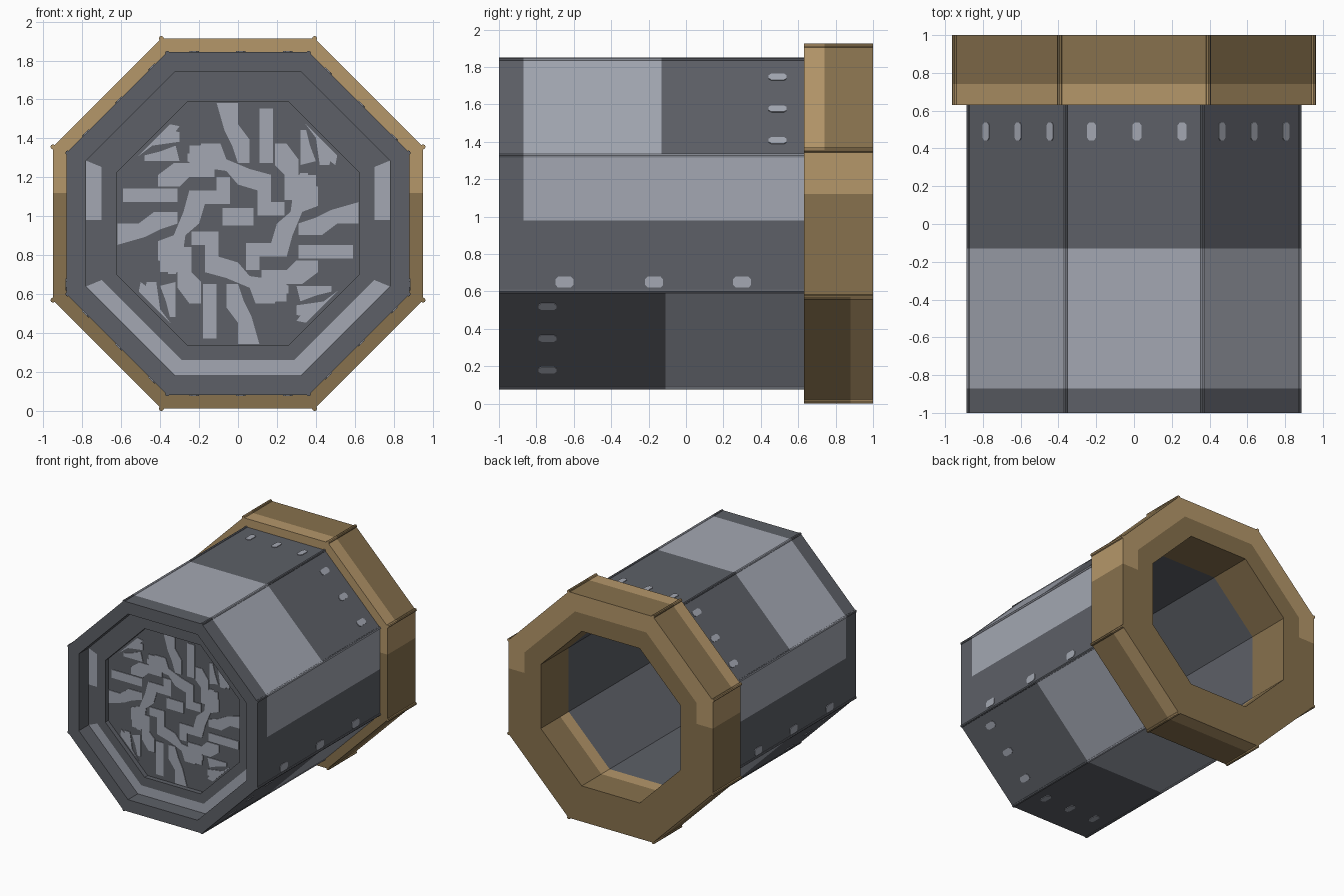
import bpy, bmesh, math
from mathutils import Vector, Matrix

if "Cube" in bpy.data.objects:
    bpy.data.objects.remove(bpy.data.objects["Cube"])

CZ = 0.963                      # height of the tube axis
TAN = math.tan(math.pi / 8)


def material(name, rgb):
    m = bpy.data.materials.new(name)
    lin = [((c / 255 + 0.055) / 1.055) ** 2.4 for c in rgb]
    m.diffuse_color = (*lin, 1)
    m.use_nodes = True
    m.node_tree.nodes["Principled BSDF"].inputs["Base Color"].default_value = m.diffuse_color
    return m


DARK = material("dark grey", (93, 96, 103))
LIGHT = material("light grey", (163, 167, 178))
GOLD = material("dark gold", (135, 113, 77))
PALE = material("light gold", (181, 151, 106))


def side_axes(k):
    """Outward normal and clockwise tangent of octagon side k (0 is the top)."""
    t = k * math.pi / 4
    return (Vector((math.sin(t), 0, math.cos(t))),
            Vector((math.cos(t), 0, -math.sin(t))))


def corner(k, a, y):
    n, t = side_axes(k)
    return n * a + t * (a * TAN) + Vector((0, y, CZ))


def finish(bm, name, mats, rule=None, cuts=()):
    for axis, value in cuts:
        no = Vector((0, 0, 0))
        no[axis] = 1
        bmesh.ops.bisect_plane(bm, geom=bm.verts[:] + bm.edges[:] + bm.faces[:],
                               plane_co=no * value, plane_no=no, dist=1e-5)
    bmesh.ops.recalc_face_normals(bm, faces=bm.faces[:])
    if rule:
        for f in bm.faces:
            c = f.calc_center_median()
            rel = Vector((c.x, 0, c.z - CZ))
            n = max((side_axes(k)[0] for k in range(8)), key=lambda d: d.dot(rel))
            f.material_index = int(rule(c, f.normal, n.dot(rel), n.z))
    me = bpy.data.meshes.new(name)
    bm.to_mesh(me)
    bm.free()
    for m in mats:
        me.materials.append(m)
    ob = bpy.data.objects.new(name, me)
    bpy.context.collection.objects.link(ob)
    return ob


def octagon_loft(profile, closed):
    """Loft octagons given as (apothem, y)."""
    bm = bmesh.new()
    rings = [[bm.verts.new(corner(k, a, y)) for k in range(8)] for a, y in profile]
    pairs = list(zip(rings, rings[1:]))
    if closed:
        pairs.append((rings[-1], rings[0]))
    else:
        bm.faces.new(rings[0])
        bm.faces.new(rings[-1])
    for r, s in pairs:
        for k in range(8):
            j = (k + 1) % 8
            bm.faces.new((r[k], r[j], s[j], s[k]))
    return bm


def corner_beads(a, y0, y1, radius):
    """Thin rods along the eight long edges."""
    bm = bmesh.new()
    for k in range(8):
        mat = Matrix.Translation(corner(k, a, (y0 + y1) / 2)) @ Matrix.Rotation(math.pi / 2, 4, 'X')
        bmesh.ops.create_cone(bm, cap_ends=True, segments=8, radius1=radius,
                              radius2=radius, depth=y1 - y0, matrix=mat)
    return bm


def plate(bm, pts, origin, u, v, n):
    lo, hi = ([bm.verts.new(origin + u * p + v * q + n * h) for p, q in pts]
              for h in (-0.002, 0.005))
    bm.faces.new(lo[::-1])
    bm.faces.new(hi)
    for i in range(len(pts)):
        j = (i + 1) % len(pts)
        bm.faces.new((lo[i], lo[j], hi[j], hi[i]))


def body_rule(c, n, a, up):
    if abs(n.y) > 0.5:          # front recess markings
        return (abs(c.y + 0.87) < 0.01 and 0.70 < a < 0.78
                and (up < -0.5 or (abs(up) < 0.3 and c.z > 0.98)))
    if a < 0.85:
        return False
    if up > 0.5:
        return -0.87 < c.y < -0.13
    if up < -0.5:
        return c.y > -0.11
    return c.z > 0.98 and c.y > -0.87


def ring_rule(c, n, a, up):
    if n.y < -0.5:
        return c.z > 1.12
    if n.y > 0.5:
        return c.z > 1.12 and a > 0.8
    if a < 0.7:                 # inside of the hole
        return up < -0.5 and c.y < 0.74
    if up > 0.5:
        return c.y < 0.74
    if up < -0.5:
        return c.y > 0.88
    return c.z > 1.12


# Hollow body with stepped front recess
body_cuts = [(1, -0.87), (1, -0.13), (1, -0.11), (2, 0.98)]
body = [(0.625, -0.83), (0.625, -0.87), (0.70, -0.87), (0.78, -0.87), (0.78, -1),
        (0.88, -1), (0.88, 0.63), (0.65, 0.63), (0.65, -0.80)]
finish(octagon_loft(body, False), "body", [DARK, LIGHT], body_rule, body_cuts)
finish(corner_beads(0.875, -1, 0.63, 0.012), "body_edge_beads", [DARK, LIGHT],
       body_rule, body_cuts[:3])

# Rear collar
ring_cuts = [(1, 0.74), (1, 0.88), (2, 1.12)]
collar = [(0.95, 0.63), (0.95, 0.80), (0.95, 1), (0.80, 1), (0.65, 1), (0.65, 0.63)]
finish(octagon_loft(collar, True), "rear_collar", [GOLD, PALE], ring_rule, ring_cuts)
finish(corner_beads(0.95, 0.63, 1, 0.013), "collar_edge_beads", [GOLD, PALE],
       ring_rule, ring_cuts[:2])

# Small pill marks on every side of the body
bm = bmesh.new()
Y = Vector((0, 1, 0))


def pill(w, h):
    return [(-w, -h * .5), (-w * .7, -h), (w * .7, -h), (w, -h * .5),
            (w, h * .5), (w * .7, h), (-w * .7, h), (-w, h * .5)]


for k in range(8):
    n, t = side_axes(k)
    base = n * 0.88 + Vector((0, 0, CZ))
    if abs(n.z) < 0.3:
        for y in (-0.65, -0.17, 0.30):
            plate(bm, pill(0.048, 0.03), base + Vector((0, y, 0.65 - CZ)), Y, t, n)
    else:
        s = 1 if n.z > 0 else -1
        for o in (-0.225, 0.015, 0.255):
            plate(bm, pill(0.048, 0.024), base + t * (o * s) + Y * (0.49 if s > 0 else -0.74),
                  Y, t, n)
finish(bm, "pill_marks", [LIGHT])

# Swirl markings on the front disc, one quarter repeated four times
swirl = [
    [(-.11, .62), (0, .62), (0, .51), (.06, .43), (.06, .31), (0, .31), (-.03, .40), (-.07, .48)],
    [(.11, .31), (.18, .31), (.18, .59), (.11, .59)],
    [(-.26, .32), (-.20, .29), (-.06, .27), (0, .20), (.10, .17), (.10, .04), (.17, .04),
     (.17, .25), (.06, .28), (-.06, .33), (-.09, .41), (-.19, .41), (-.20, .36), (-.26, .36)],
    [(.17, .04), (.24, .04), (.24, .12), (.40, .12), (.40, .25), (.31, .25), (.31, .33),
     (.25, .41), (.19, .41), (.19, .30), (.24, .25), (.24, .11), (.17, .11)],
    [(.32, .30), (.40, .32), (.37, .40), (.35, .48), (.32, .48)],
    [(.42, .36), (.50, .30), (.51, .35), (.43, .43)],
    [(-.52, .34), (-.44, .40), (-.30, .42), (-.30, .47), (-.38, .48)],
    [(-.08, -.01), (.08, -.01), (.08, .08), (-.08, .08)],
]
bm = bmesh.new()
for k in range(0, 8, 2):
    v, u = side_axes(k)
    for i, pts in enumerate(swirl):
        if i == 7 and k:        # centre square only once
            continue
        plate(bm, pts, Vector((0, -0.83, CZ)), u, v, Vector((0, -1, 0)))
finish(bm, "front_swirl", [LIGHT])
